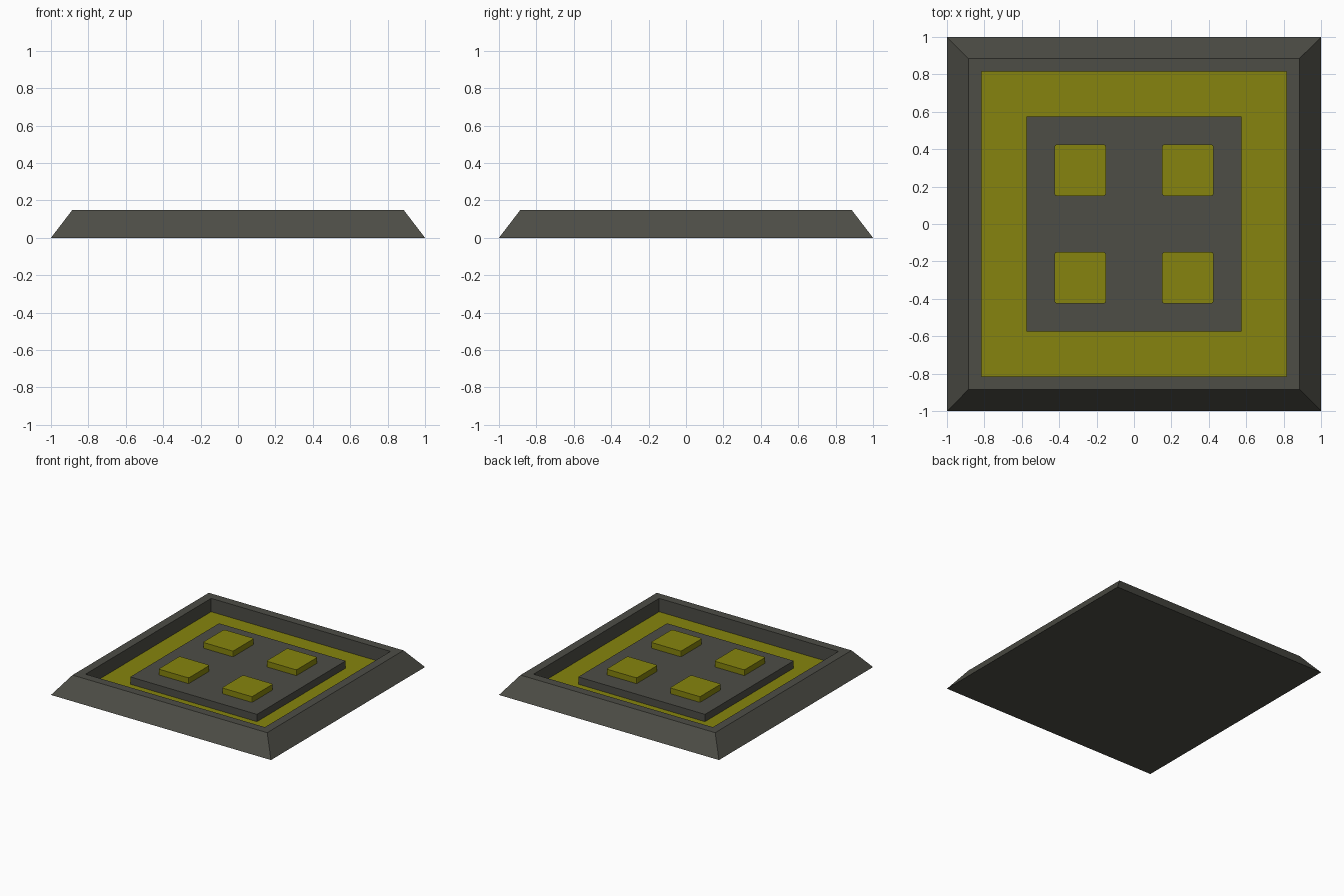
import bpy, bmesh

if "Cube" in bpy.data.objects:
    bpy.data.objects.remove(bpy.data.objects["Cube"])

def material(name, rgb):
    m = bpy.data.materials.new(name)
    m.diffuse_color = (*rgb, 1)
    m.use_nodes = True
    m.node_tree.nodes["Principled BSDF"].inputs["Base Color"].default_value = m.diffuse_color
    return m

GREY = material("dark_grey", (0.074, 0.074, 0.061))
YELLOW = material("olive_yellow", (0.238, 0.231, 0.0044))

def finish(name, bm, mats):
    bmesh.ops.recalc_face_normals(bm, faces=bm.faces[:])
    mesh = bpy.data.meshes.new(name)
    bm.to_mesh(mesh)
    bm.free()
    for m in mats:
        mesh.materials.append(m)
    ob = bpy.data.objects.new(name, mesh)
    bpy.context.collection.objects.link(ob)
    return ob

def square_loft(name, profile, mats, cap_material=0, centre=(0, 0), skip_bottom=False):
    """Join square rings given as (half width, height), capped at both ends."""
    bm = bmesh.new()
    cx, cy = centre
    rings = [[bm.verts.new((cx + sx * r, cy + sy * r, z))
              for sx, sy in ((-1, -1), (1, -1), (1, 1), (-1, 1))] for r, z in profile]
    for a, b in zip(rings, rings[1:]):
        for i in range(4):
            j = (i + 1) % 4
            bm.faces.new((a[i], a[j], b[j], b[i]))
    bm.faces.new(rings[0][::-1])
    bm.faces.new(rings[-1]).material_index = cap_material
    return finish(name, bm, mats)

# Tray with sloped outside, flat rim and sunken yellow floor
square_loft("tray", [(1, 0), (0.885, 0.15), (0.815, 0.15), (0.815, 0.04)],
            [GREY, YELLOW], cap_material=1)

# Raised central platform
square_loft("platform", [(0.576, 0.04), (0.576, 0.10)], [GREY])

# Four pads with slightly softened vertical corners
for sx in (-1, 1):
    for sy in (-1, 1):
        pad = square_loft("pad", [(0.137, 0.10), (0.137, 0.147)], [YELLOW],
                          centre=(sx * 0.288, sy * 0.288))
        bm = bmesh.new()
        bm.from_mesh(pad.data)
        upright = [e for e in bm.edges if abs(e.verts[0].co.z - e.verts[1].co.z) > 0.01]
        bmesh.ops.bevel(bm, geom=upright, offset=0.01, segments=2, profile=0.5, affect='EDGES')
        bm.to_mesh(pad.data)
        bm.free()
